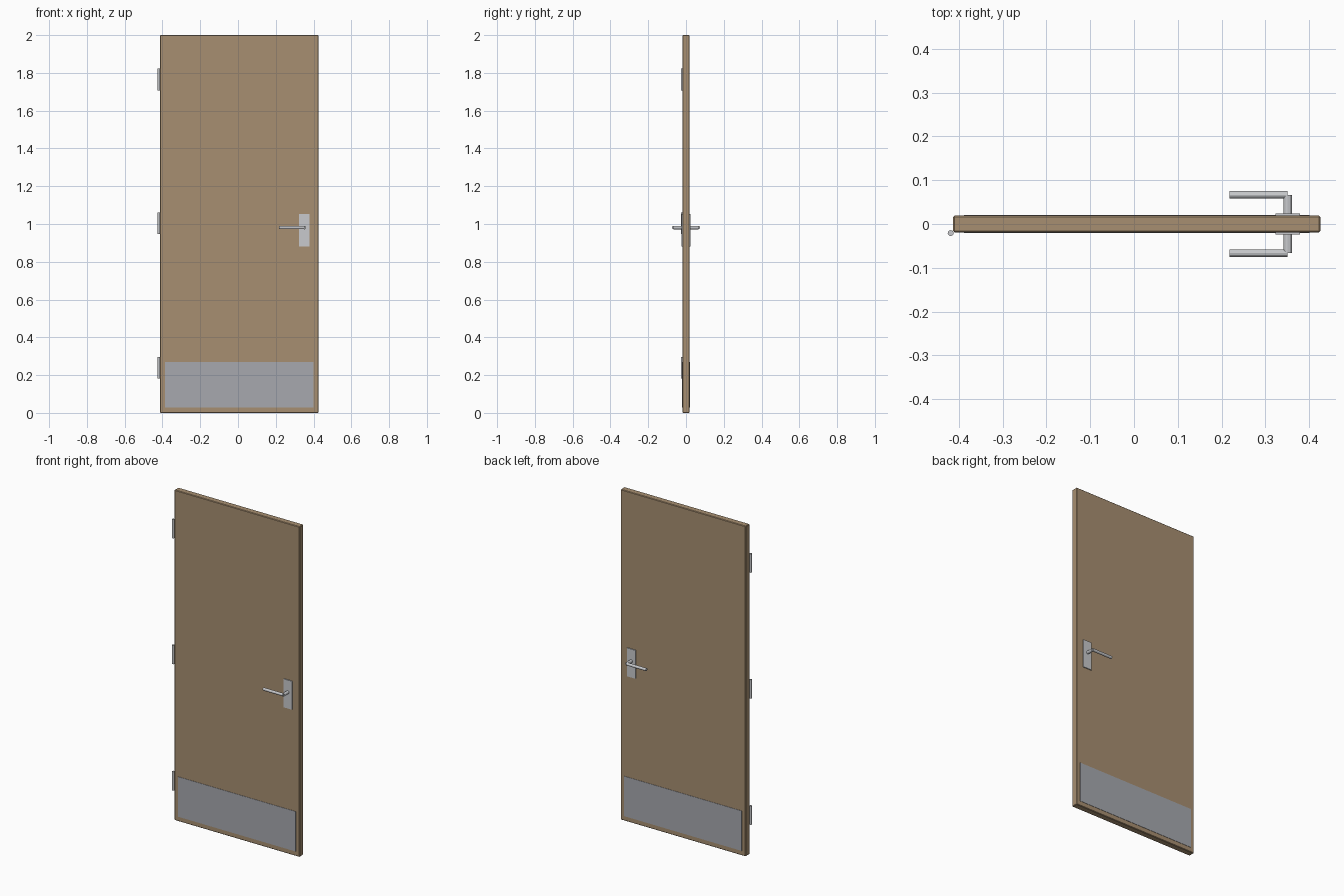
import bpy, math
from mathutils import Vector

if "Cube" in bpy.data.objects:
    bpy.data.objects.remove(bpy.data.objects["Cube"])


def material(name, rgb):
    m = bpy.data.materials.new(name)
    m.diffuse_color = (*rgb, 1)
    m.use_nodes = True
    m.node_tree.nodes["Principled BSDF"].inputs["Base Color"].default_value = m.diffuse_color
    return m


wood = material("wood brown", (0.39, 0.275, 0.165))
steel = material("light steel", (0.58, 0.59, 0.61))
kick = material("brushed grey", (0.385, 0.395, 0.425))


def box(name, lo, hi, mat, bevel=0):
    lo, hi = Vector(lo), Vector(hi)
    bpy.ops.mesh.primitive_cube_add(size=1, location=(lo + hi) / 2)
    o = bpy.context.object
    o.name = name
    o.scale = hi - lo
    bpy.ops.object.transform_apply(location=False, rotation=False, scale=True)
    o.data.materials.append(mat)
    if bevel:
        b = o.modifiers.new("bevel", 'BEVEL')
        b.width = bevel
        b.segments = 1
    return o


def rod(name, a, b, r, mat, sides=12):
    a, b = Vector(a), Vector(b)
    d = b - a
    bpy.ops.mesh.primitive_cylinder_add(vertices=sides, radius=r, depth=d.length,
                                        location=(a + b) / 2)
    o = bpy.context.object
    o.name = name
    o.rotation_euler = d.to_track_quat('Z', 'Y').to_euler()
    o.data.materials.append(mat)
    return o


T = 0.019                      # half thickness of the leaf
X0, X1 = -0.4127, 0.4253       # hinge edge and lock edge
XC = (X0 + X1) / 2

# Door leaf
box("door_leaf", (X0, -T, 0), (X1, T, 2), wood, 0.003)

# Fittings on both faces
for side, s in (("front", -1), ("back", 1)):
    # kick plate
    ys = sorted((s * (T - 0.001), s * (T + 0.0018)))
    box(f"kick_plate_{side}", (XC - 0.394, ys[0], 0.028),
        (XC + 0.394, ys[1], 0.27), kick)
    # handle back plate
    ys = sorted((s * (T - 0.001), s * (T + 0.0055)))
    box(f"handle_plate_{side}", (0.3225, ys[0], 0.882),
        (0.3795, ys[1], 1.054), steel)
    # handle neck and lever
    rod(f"handle_neck_{side}", (0.351, s * T, 0.981),
        (0.351, s * 0.0667, 0.981), 0.0095, steel)
    rod(f"handle_lever_{side}", (0.2175, s * 0.0667, 0.981),
        (0.351, s * 0.0667, 0.981), 0.0086, steel)

# Hinge barrels
for label, z in (("bottom", 0.238), ("middle", 1.003), ("top", 1.765)):
    rod(f"hinge_{label}", (-0.4186, -0.0208, z - 0.057),
        (-0.4186, -0.0208, z + 0.057), 0.0067, steel)
